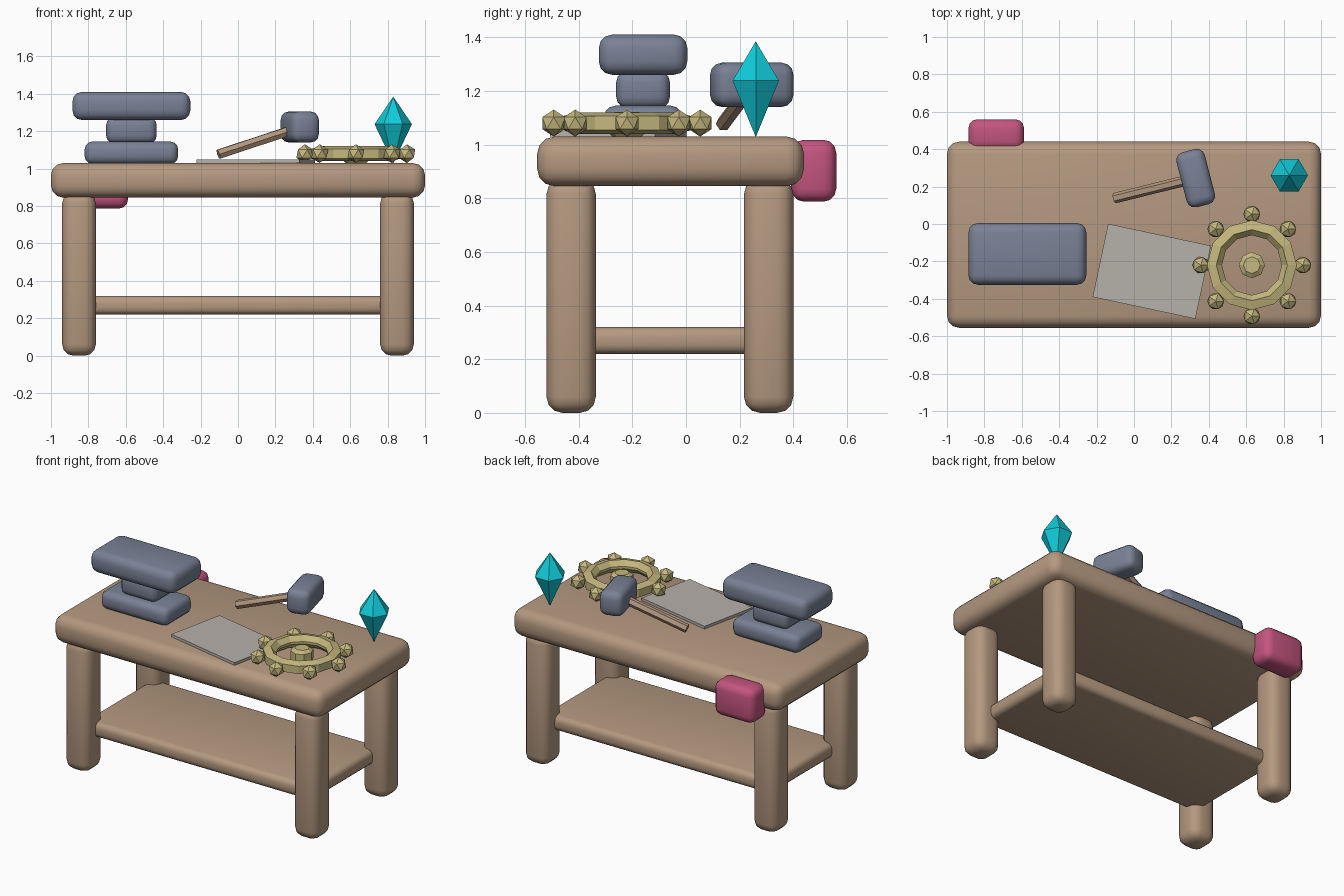
import bpy, bmesh, math
from mathutils import Vector

if "Cube" in bpy.data.objects:
    bpy.data.objects.remove(bpy.data.objects["Cube"])


def material(name, rgb):
    m = bpy.data.materials.new(name)
    m.diffuse_color = (*rgb, 1)
    m.use_nodes = True
    m.node_tree.nodes["Principled BSDF"].inputs["Base Color"].default_value = m.diffuse_color
    return m


WOOD = material("warm wood", (0.46, 0.318, 0.215))
SLATE = material("slate metal", (0.19, 0.22, 0.30))
BRASS = material("pale brass", (0.56, 0.48, 0.21))
PAPER = material("paper grey", (0.47, 0.44, 0.40))
CYAN = material("crystal cyan", (0.005, 0.60, 0.70))
PINK = material("rose pink", (0.55, 0.09, 0.21))


def finish(name, bm, mat, smooth=False):
    bmesh.ops.recalc_face_normals(bm, faces=bm.faces)
    me = bpy.data.meshes.new(name)
    bm.to_mesh(me)
    bm.free()
    me.materials.append(mat)
    ob = bpy.data.objects.new(name, me)
    bpy.context.collection.objects.link(ob)
    if smooth:
        bpy.ops.object.select_all(action='DESELECT')
        ob.select_set(True)
        bpy.context.view_layer.objects.active = ob
        bpy.ops.object.shade_smooth_by_angle(angle=math.radians(35))
    return ob


def box(name, lo, hi, mat, bevel=0.0, turn=0.0):
    """Box between two corners, with rounded edges, turned about its own centre."""
    bm = bmesh.new()
    bmesh.ops.create_cube(bm, size=1)
    lo, hi = Vector(lo), Vector(hi)
    bmesh.ops.scale(bm, vec=hi - lo, verts=bm.verts)
    if bevel:
        bmesh.ops.bevel(bm, geom=bm.edges[:], offset=bevel, segments=3,
                        profile=0.5, affect='EDGES')
    ob = finish(name, bm, mat, smooth=bevel > 0)
    ob.location = (lo + hi) / 2
    ob.rotation_euler.z = math.radians(turn)
    return ob


def lathe(name, profile, sides, mat, loc, closed=False):
    """Flat-faced turned shape from (radius, z) points."""
    bm = bmesh.new()
    rings = []
    for r, z in profile:
        if r == 0:
            rings.append([bm.verts.new((0, 0, z))] * sides)
        else:
            rings.append([bm.verts.new((r * math.cos(math.tau * i / sides),
                                        r * math.sin(math.tau * i / sides), z))
                          for i in range(sides)])
    pairs = list(zip(rings, rings[1:]))
    if closed:
        pairs.append((rings[-1], rings[0]))
    for a, b in pairs:
        for i in range(sides):
            j = (i + 1) % sides
            bm.faces.new(dict.fromkeys((a[i], a[j], b[j], b[i])))
    ob = finish(name, bm, mat)
    ob.location = loc
    return ob


# Table: top, four legs, lower shelf
box("table_top", (-1, -0.555, 0.845), (1, 0.44, 1.03), WOOD, 0.065)
for side, x in (("left", -0.85), ("right", 0.85)):
    for end, y in (("front", -0.428), ("back", 0.308)):
        box(f"{end}_{side}_leg", (x - 0.09, y - 0.092, 0), (x + 0.09, y + 0.092, 0.875),
            WOOD, 0.06)
box("lower_shelf", (-0.85, -0.43, 0.22), (0.85, 0.31, 0.32), WOOD, 0.035)

# Anvil: base, waist, face
box("anvil_base", (-0.82, -0.305, 1.025), (-0.32, -0.015, 1.145), SLATE, 0.042)
box("anvil_waist", (-0.705, -0.26, 1.135), (-0.435, -0.06, 1.275), SLATE, 0.042)
box("anvil_face", (-0.885, -0.325, 1.26), (-0.255, 0.005, 1.41), SLATE, 0.05)

# Sheet of paper
box("paper_sheet", (-0.186, -0.453, 1.03), (0.376, -0.053, 1.048), PAPER, turn=-12)

# Hammer: raised head and sloping handle
box("hammer_head", (0.252, 0.093, 1.14), (0.408, 0.397, 1.305), SLATE, 0.045, turn=14.5)
start, end = Vector((-0.105, 0.138, 1.077)), Vector((0.32, 0.243, 1.217))
handle = lathe("hammer_handle", [(0, 0), (0.028, 0), (0.028, (end - start).length),
                                 (0, (end - start).length)], 6, WOOD, start)
handle.rotation_euler = (end - start).to_track_quat('Z', 'Y').to_euler()

# Gear: ring, hub and eight faceted teeth
gear = Vector((0.63, -0.22, 1.08))
lathe("gear_ring", [(0.24, -0.026), (0.24, 0.026), (0.19, 0.04), (0.16, 0.008),
                    (0.16, -0.008), (0.19, -0.04)], 12, BRASS, gear, closed=True)
lathe("gear_hub", [(0, -0.05), (0.055, -0.05), (0.07, -0.035), (0.07, 0.025),
                   (0.045, 0.042), (0, 0.042)], 8, BRASS, gear)
for i in range(8):
    a = math.tau * i / 8
    bm = bmesh.new()
    bmesh.ops.create_icosphere(bm, subdivisions=1, radius=0.05)
    tooth = finish(f"gear_tooth_{i + 1}", bm, BRASS)
    tooth.location = gear + Vector((math.cos(a), math.sin(a), 0)) * 0.273

# Six-sided crystal standing on its point
lathe("crystal", [(0, -0.21), (0.1, 0), (0, 0.147)], 6, CYAN, (0.83, 0.26, 1.238))

# Pink block on the back edge
box("pink_block", (-0.885, 0.392, 0.787), (-0.588, 0.56, 1.018), PINK, 0.048)
